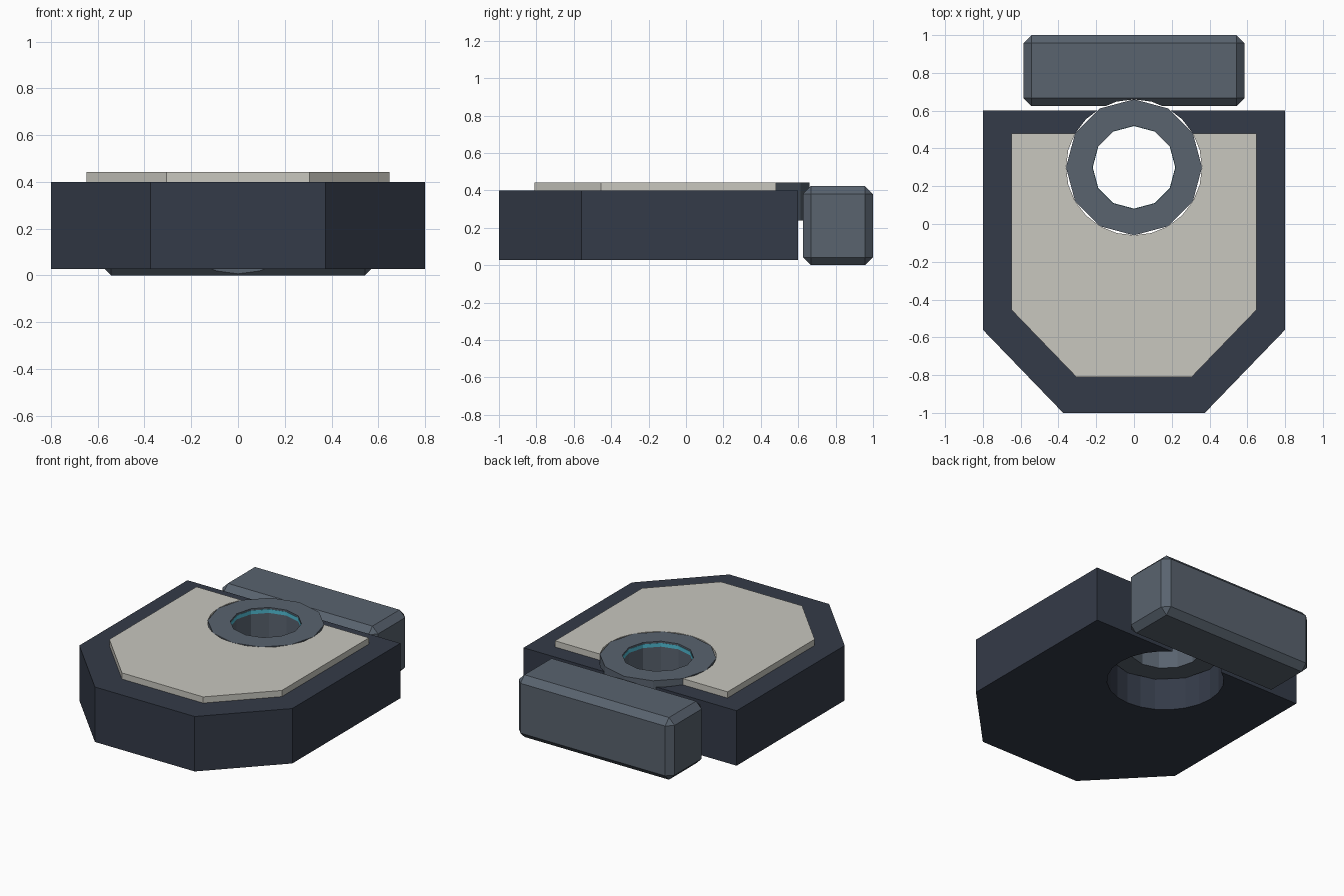
import bpy, bmesh
from math import cos, sin, pi

if "Cube" in bpy.data.objects:
    bpy.data.objects.remove(bpy.data.objects["Cube"])

HOLE_Y = 0.30


def material(name, rgb):
    m = bpy.data.materials.new(name)
    m.diffuse_color = (*rgb, 1)
    m.use_nodes = True
    m.node_tree.nodes["Principled BSDF"].inputs["Base Color"].default_value = m.diffuse_color
    return m


def add_object(name, bm, mat=None):
    bmesh.ops.recalc_face_normals(bm, faces=bm.faces)
    me = bpy.data.meshes.new(name)
    bm.to_mesh(me)
    bm.free()
    ob = bpy.data.objects.new(name, me)
    bpy.context.collection.objects.link(ob)
    if mat:
        me.materials.append(mat)
    return ob


def prism(name, half, z0, z1, mat=None):
    """Extrude an outline given by its right half, mirrored over x."""
    outline = half + [(-x, y) for x, y in reversed(half)]
    bm = bmesh.new()
    face = bm.faces.new([bm.verts.new((x, y, z0)) for x, y in outline])
    top = bmesh.ops.extrude_face_region(bm, geom=[face])["geom"]
    bmesh.ops.translate(bm, vec=(0, 0, z1 - z0),
                        verts=[v for v in top if isinstance(v, bmesh.types.BMVert)])
    return add_object(name, bm, mat)


def tube(name, r_out, r_in, z0, z1, sides, mat):
    """Polygonal ring around the hole axis, swept from a rectangle."""
    bm = bmesh.new()
    section = [(r_out, z0), (r_out, z1), (r_in, z1), (r_in, z0)]
    loops = []
    for i in range(sides):
        a = 2 * pi * i / sides
        loops.append([bm.verts.new((r * cos(a), HOLE_Y + r * sin(a), z)) for r, z in section])
    for i in range(sides):
        p, q = loops[i], loops[(i + 1) % sides]
        for j in range(4):
            k = (j + 1) % 4
            bm.faces.new((p[j], q[j], q[k], p[k]))
    return add_object(name, bm, mat)


navy = material("dark_navy", (0.034, 0.043, 0.065))
ivory = material("ivory", (0.58, 0.57, 0.52))
steel = material("steel", (0.10, 0.125, 0.158))
teal = material("teal", (0.08, 0.50, 0.65))

# Plate and raised inlay
plate = prism("base_plate", [(0.375, -1.0), (0.80, -0.56), (0.80, 0.60)], 0.027, 0.40, navy)
inlay = prism("top_inlay", [(0.305, -0.81), (0.648, -0.455), (0.648, 0.48)], 0.40, 0.442, ivory)

# Bevelled bar behind the plate
bm = bmesh.new()
bmesh.ops.create_cube(bm, size=1)
for v in bm.verts:
    v.co = (v.co.x * 1.17, 0.8125 + v.co.y * 0.375, 0.211 + v.co.z * 0.422)
bmesh.ops.bevel(bm, geom=list(bm.edges), offset=0.042, segments=1,
                affect='EDGES', profile=0.5)
bar = add_object("rear_bar", bm, steel)

# Round hole through plate, inlay and the edge of the bar
hole = [(0.36 * cos(2 * pi * i / 24), HOLE_Y + 0.36 * sin(2 * pi * i / 24)) for i in range(24)]
bm = bmesh.new()
face = bm.faces.new([bm.verts.new((x, y, -0.2)) for x, y in hole])
top = bmesh.ops.extrude_face_region(bm, geom=[face])["geom"]
bmesh.ops.translate(bm, vec=(0, 0, 1),
                    verts=[v for v in top if isinstance(v, bmesh.types.BMVert)])
cutter = add_object("hole_cutter", bm)
cutter.hide_render = True
cutter.hide_set(True)
for ob in (plate, inlay, bar):
    mod = ob.modifiers.new("hole", 'BOOLEAN')
    mod.operation = 'DIFFERENCE'
    mod.solver = 'EXACT'
    mod.object = cutter

# Ring seated in the top of the hole, with a thin coloured band inside
tube("hole_ring", 0.36, 0.22, 0.24, 0.442, 12, steel)
tube("inner_band", 0.23, 0.2185, 0.405, 0.43, 12, teal)
